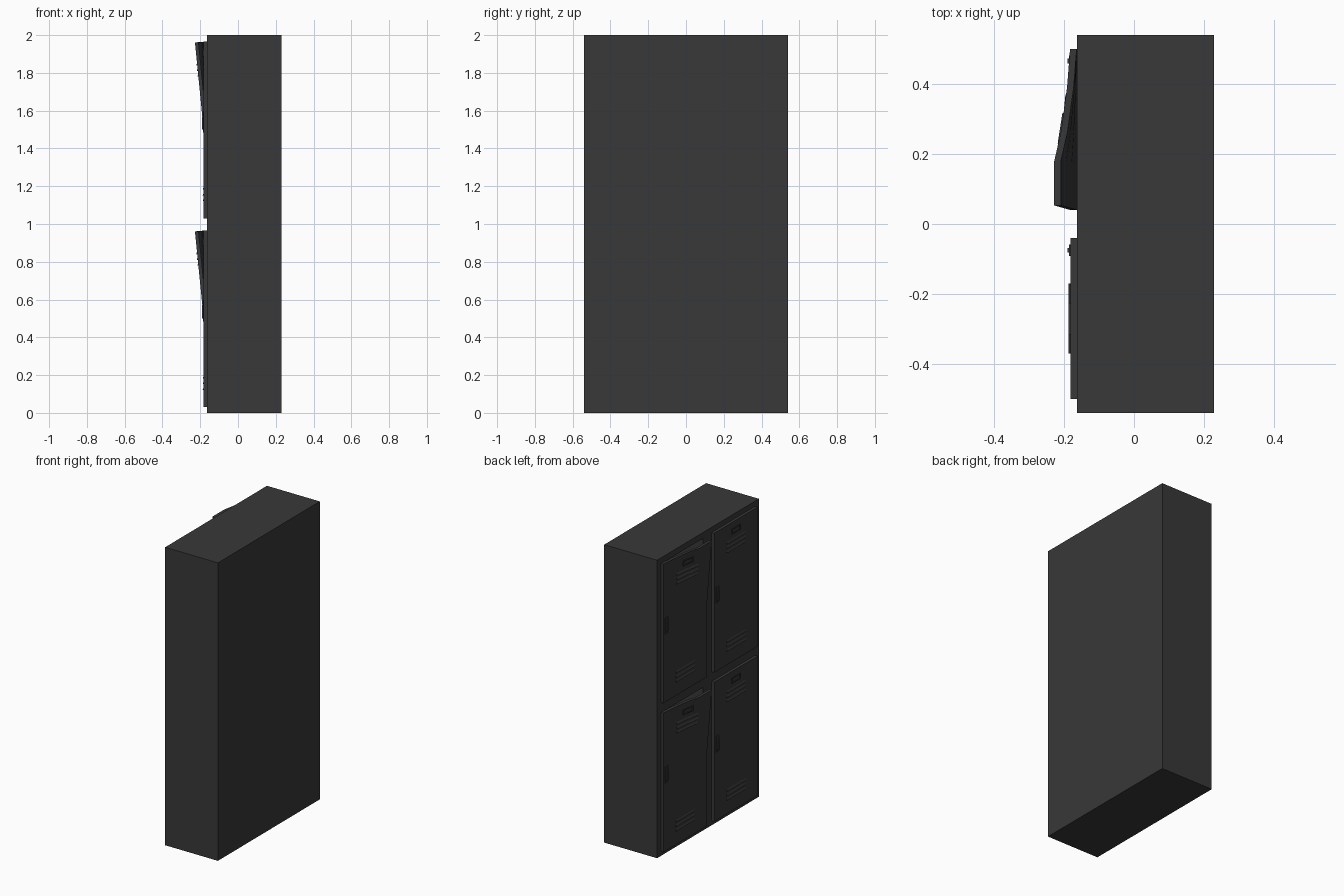
import bpy, bmesh

if "Cube" in bpy.data.objects:
    bpy.data.objects.remove(bpy.data.objects["Cube"])

paint = bpy.data.materials.new("dark_paint")
paint.diffuse_color = (0.04, 0.04, 0.04, 1)
paint.use_nodes = True
paint.node_tree.nodes["Principled BSDF"].inputs["Base Color"].default_value = paint.diffuse_color

FACE = -0.163      # cabinet face plane, doors hang on the -x side
FRONT = -0.182     # outer surface of a straight door


def finish(name, bm):
    bmesh.ops.recalc_face_normals(bm, faces=bm.faces)
    me = bpy.data.meshes.new(name)
    bm.to_mesh(me)
    bm.free()
    ob = bpy.data.objects.new(name, me)
    bpy.context.collection.objects.link(ob)
    me.materials.append(paint)
    return ob


def add_box(bm, lo, hi):
    vs = bmesh.ops.create_cube(bm, size=1)["verts"]
    for v in vs:
        v.co = [lo[i] + (v.co[i] + 0.5) * (hi[i] - lo[i]) for i in range(3)]


def add_ring(bm, y, z, w, h, t, x0, x1):
    """Rectangular raised frame on a door."""
    w, h = w / 2, h / 2
    for s in (-1, 1):
        a, b = sorted((z + s * h, z + s * (h - t)))
        add_box(bm, (x0, y - w, a), (x1, y + w, b))
        a, b = sorted((y + s * w, y + s * (w - t)))
        add_box(bm, (x0, a, z - h + t), (x1, b, z + h - t))


def bend(bm, z0):
    """Pry the top inner corner of a door outwards."""
    knots = [(0.04, 1), (0.17, 1), (0.26, 0.58), (0.39, 0.2), (0.51, 0)]
    for v in bm.verts:
        f = max(0, (v.co.z - z0 - 0.5) / 0.465)
        g = 0
        y = min(max(v.co.y, 0.04), 0.509)
        for (ya, ga), (yb, gb) in zip(knots, knots[1:]):
            if ya <= y <= yb:
                g = ga + (gb - ga) * (y - ya) / (yb - ya)
        v.co.x -= 0.046 * f * g
        v.co.y += 0.013 * f * g * max(0, 1 - (v.co.y - 0.04) / 0.4)
        v.co.z -= 0.004 * f * g


# Hollow cabinet carcass with four compartments
bm = bmesh.new()
add_box(bm, (FACE, -0.54, 0), (0.229, 0.54, 2))
body = finish("cabinet_body", bm)
bm = bmesh.new()
for z0 in (0, 1):
    for y0 in (-0.49, 0.05):
        add_box(bm, (-0.3, y0, z0 + 0.04), (0.21, y0 + 0.44, z0 + 0.96))
cutter = finish("compartment_cutter", bm)
cutter.hide_render = True
mod = body.modifiers.new("compartments", "BOOLEAN")
mod.object = cutter
mod.solver = "EXACT"
bpy.context.view_layer.objects.active = body
bpy.ops.object.modifier_apply(modifier=mod.name)
bpy.data.objects.remove(cutter)

for z0, row in ((0, "lower"), (1, "upper")):
    for y0, side in ((-0.50, "right"), (0.04, "left")):
        tag = row + "_" + side
        mid = y0 + 0.23

        # Inner shelf
        bm = bmesh.new()
        add_box(bm, (-0.15, y0 + 0.01, z0 + 0.76), (0.21, y0 + 0.45, z0 + 0.775))
        finish("shelf_" + tag, bm)

        # Door panel, with cuts where the damaged doors crease
        bm = bmesh.new()
        add_box(bm, (FRONT, y0, z0 + 0.03), (FACE, y0 + 0.46, z0 + 0.965))
        cuts = [((0, 0, z0 + z), (0, 0, 1)) for z in (0.5, 0.65, 0.81)]
        cuts += [((0, y0 + d, 0), (0, 1, 0)) for d in (0.13, 0.22, 0.35)]
        if side == "left":
            for co, no in cuts:
                bmesh.ops.bisect_plane(bm, geom=bm.verts[:] + bm.edges[:] + bm.faces[:],
                                       plane_co=co, plane_no=no)
            bend(bm, z0)
        finish("door_" + tag, bm)

        # Vent louvres, top and bottom: small wedges
        bm = bmesh.new()
        for z in (0.85, 0.82, 0.79, 0.19, 0.16, 0.13):
            n = len(bm.verts)
            add_box(bm, (FRONT - 0.005, mid - 0.1, z0 + z - 0.008),
                    (FRONT + 0.003, mid + 0.1, z0 + z + 0.008))
            for v in bm.verts[:][n:]:
                if v.co.z > z0 + z and v.co.x < FRONT:
                    v.co.x = FRONT + 0.001
        if side == "left":
            bmesh.ops.subdivide_edges(
                bm, edges=[e for e in bm.edges if e.calc_length() > 0.1], cuts=4)
            bend(bm, z0)
        finish("louvres_" + tag, bm)

        # Label holder
        bm = bmesh.new()
        add_ring(bm, mid, z0 + 0.905, 0.09, 0.036, 0.006, FRONT - 0.005, FRONT + 0.003)
        if side == "left":
            bend(bm, z0)
        finish("label_holder_" + tag, bm)

        # Latch: frame with a pull bar
        bm = bmesh.new()
        hy = y0 + 0.425
        add_ring(bm, hy, z0 + 0.54, 0.032, 0.11, 0.005, FRONT - 0.003, FRONT + 0.003)
        add_box(bm, (FRONT - 0.008, hy - 0.007, z0 + 0.50), (FRONT + 0.002, hy + 0.007, z0 + 0.57))
        finish("handle_" + tag, bm)
